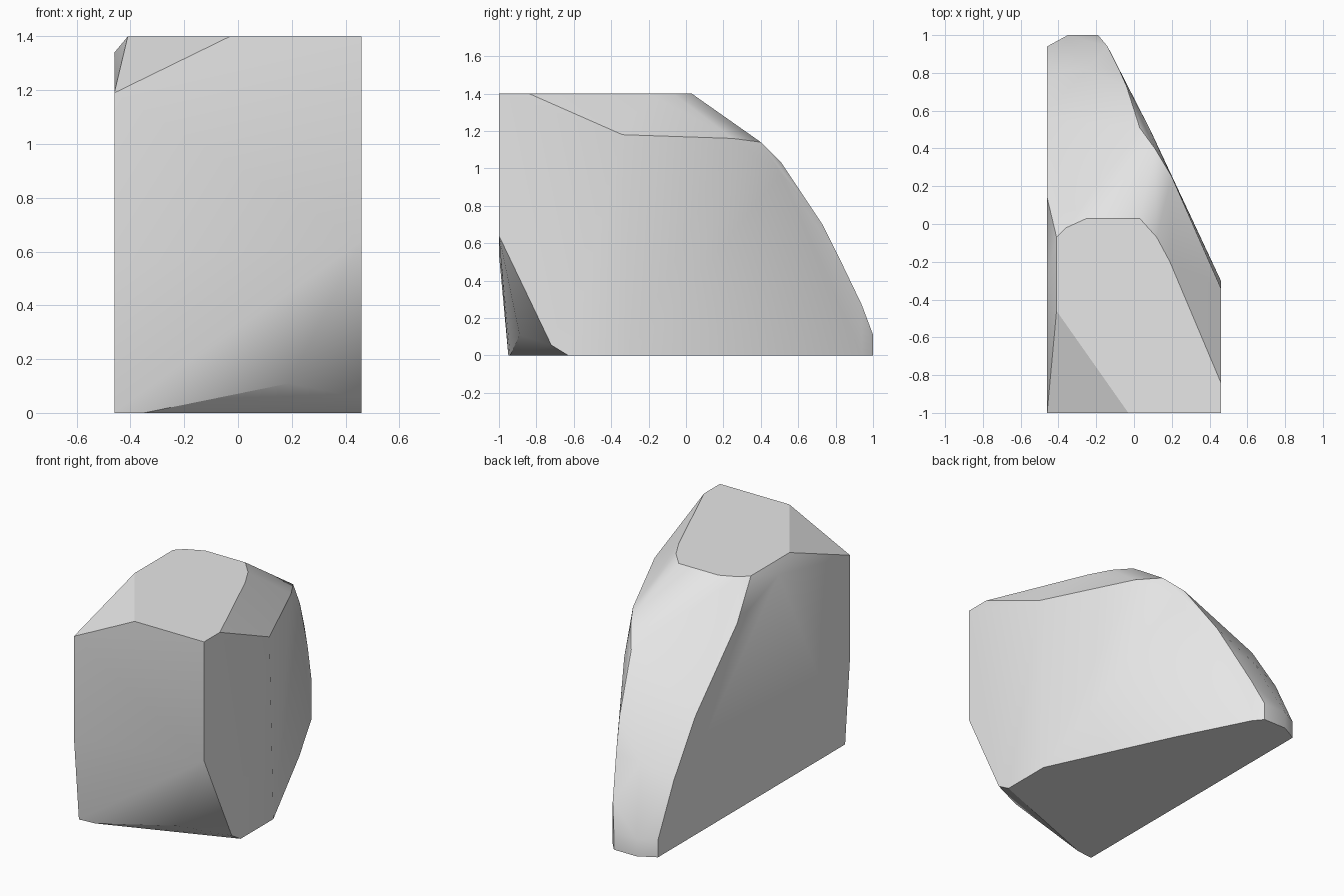
import bpy
import bmesh
from math import radians

default_cube = bpy.data.objects.get("Cube")
if default_cube:
    bpy.data.objects.remove(default_cube, do_unlink=True)

HALF_WIDTH = 0.46
HEIGHT = 1.4
FRONT = -1.0
BACK = 1.0


def flat_material(name, value):
    """One plain grey, shown alike in the viewport and in a render."""
    material = bpy.data.materials.new(name)
    colour = (value, value, value, 1.0)
    material.use_nodes = True
    material.diffuse_color = colour
    shader = material.node_tree.nodes["Principled BSDF"]
    shader.inputs["Base Color"].default_value = colour
    return material


def side_profile(x, outline):
    """Place a (y, z) outline on an upright plane facing sideways."""
    return [(x, y, z) for y, z in outline]


def level_profile(z, outline):
    """Place an (x, y) outline on a level plane."""
    return [(x, y, z) for x, y in outline]


def chiselled_block(name, points, material):
    """Wrap a solid around the profiles and soften its shallow edges."""
    bm = bmesh.new()
    for point in points:
        bm.verts.new(point)
    hull = bmesh.ops.convex_hull(bm, input=bm.verts[:])
    loose = {v for v in hull["geom_interior"] + hull["geom_unused"]
             if isinstance(v, bmesh.types.BMVert)}
    bmesh.ops.delete(bm, geom=list(loose), context="VERTS")
    bmesh.ops.dissolve_limit(bm, angle_limit=radians(1),
                             verts=bm.verts[:], edges=bm.edges[:])
    bmesh.ops.recalc_face_normals(bm, faces=bm.faces[:])

    mesh = bpy.data.meshes.new(name)
    bm.to_mesh(mesh)
    bm.free()
    mesh.materials.append(material)
    block = bpy.data.objects.new(name, mesh)
    bpy.context.collection.objects.link(block)

    bpy.ops.object.select_all(action="DESELECT")
    block.select_set(True)
    bpy.context.view_layer.objects.active = block
    bpy.ops.object.shade_smooth_by_angle(angle=radians(30))
    return block


# Tall flat side, with a stepped curve falling to the back
flat_side = side_profile(-HALF_WIDTH, [
    (-0.95, 0), (FRONT, 0.54), (FRONT, 1.19), (-0.28, 1.34), (0.14, 1.19),
    (0.56, 0.76), (0.78, 0.43), (0.94, 0.11), (0.94, 0)])

# Shorter opposite side, with a chipped lower front corner
short_side = side_profile(HALF_WIDTH, [
    (FRONT, 0.64), (FRONT, HEIGHT), (-0.84, HEIGHT), (-0.34, 1.18),
    (-0.3, 0), (-0.63, 0), (-0.72, 0.055)])

# Level top face
top_face = level_profile(HEIGHT, [
    (-0.03, FRONT), (-0.41, -0.46), (-0.41, -0.07), (-0.36, -0.02),
    (-0.25, 0.03), (0.03, 0.03), (0.12, -0.07), (0.19, -0.2)])

# Base corners and the narrow upright strip at the back
base = level_profile(0, [(-0.35, -0.94), (0.09, 0.49), (-0.14, 0.94)])
back_strip = [(x, BACK, z) for x in (-0.35, -0.19) for z in (0, 0.11)]

# Ridge that runs down the slanted side, and the chip at the front foot
ridge = [
    (0.2, 0.25, 1.16), (0.11, 0.4, 1.14), (0.03, 0.51, 1.03),
    (0.08, 0.51, 0.97), (-0.04, 0.73, 0.7), (-0.08, 0.82, 0.52),
    (-0.14, 0.94, 0.27), (-0.25, 0.82, 0.5)]
front_chip = [(0.19, -0.89, 0.11)]

stone_grey = flat_material("stone_grey", 0.8)
chiselled_block(
    "stone_block",
    flat_side + short_side + top_face + base + back_strip + ridge + front_chip,
    stone_grey)
